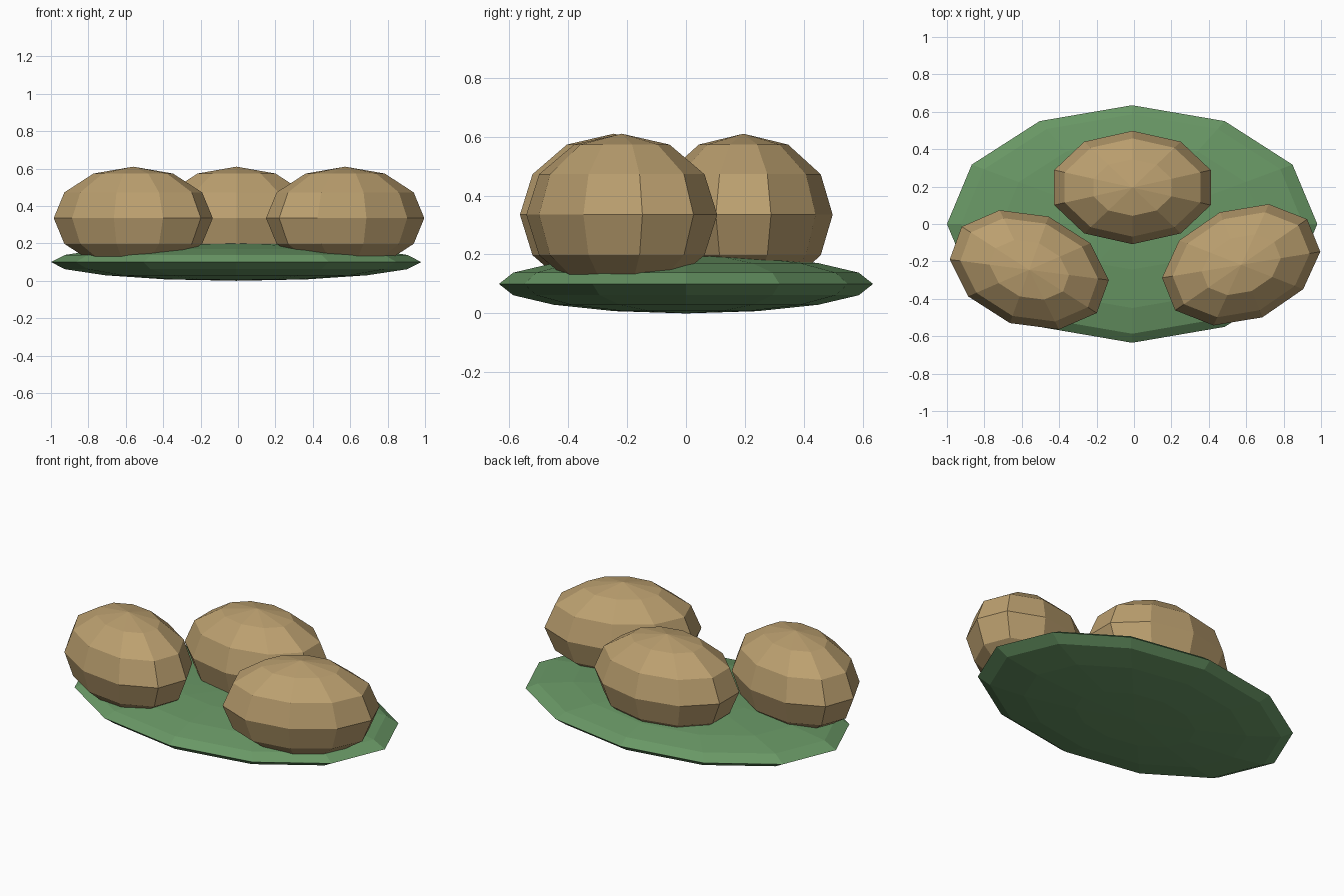
import bpy
from math import radians

if "Cube" in bpy.data.objects:
    bpy.data.objects.remove(bpy.data.objects["Cube"])


def material(name, rgb):
    m = bpy.data.materials.new(name)
    m.diffuse_color = (*rgb, 1)
    m.use_nodes = True
    m.node_tree.nodes["Principled BSDF"].inputs["Base Color"].default_value = m.diffuse_color
    return m


def ellipsoid(name, segments, rings, centre, radii, turn, mat):
    bpy.ops.mesh.primitive_uv_sphere_add(segments=segments, ring_count=rings, radius=1,
                                         location=centre, rotation=(0, 0, radians(turn)))
    ob = bpy.context.object
    ob.name = name
    ob.scale = radii
    ob.data.materials.append(mat)
    return ob


green = material("green", (0.14, 0.31, 0.13))
tan = material("tan", (0.50, 0.35, 0.16))

# Flat green base
ellipsoid("base_pad", 12, 8, (-0.01, 0, 0.1), (0.99, 0.635, 0.1), 0, green)

# Three tan lumps resting on the base, each turned differently
lumps = {
    "left_lump": (-0.56, -0.245, -20),
    "back_lump": (-0.008, 0.195, 0),
    "right_lump": (0.573, -0.218, 22),
}
for name, (x, y, turn) in lumps.items():
    ellipsoid(name, 10, 6, (x, y, 0.335), (0.44, 0.303, 0.275), turn, tan)
